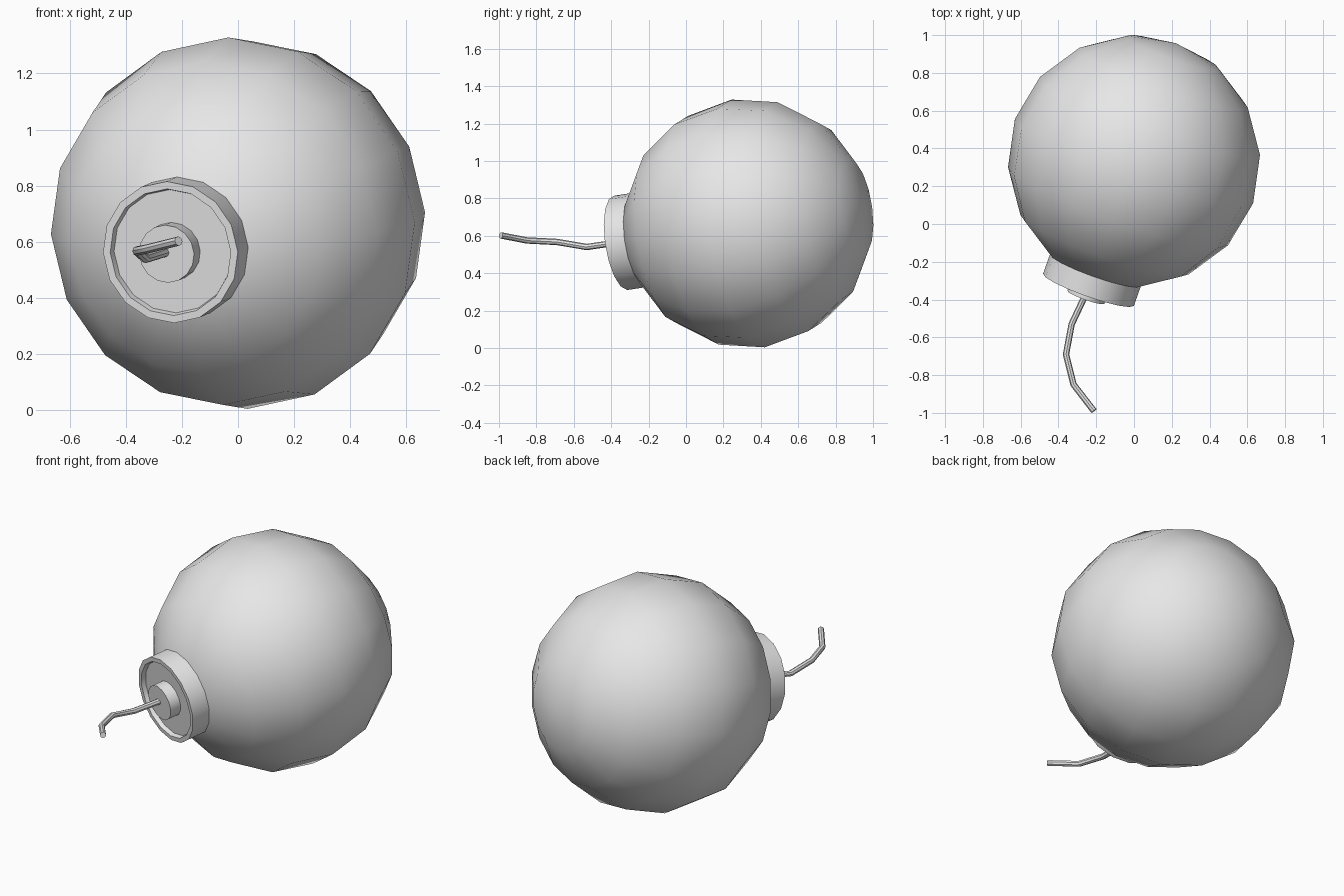
import bpy
import math
from mathutils import Vector, Matrix

cube = bpy.data.objects.get("Cube")
if cube:
    bpy.data.objects.remove(cube, do_unlink=True)

SIDES = 16
RADIUS = 0.669

grey = bpy.data.materials.new("plain_grey")
grey.use_nodes = True
grey.diffuse_color = (0.8, 0.8, 0.8, 1)
grey.node_tree.nodes["Principled BSDF"].inputs["Base Color"].default_value = (0.8, 0.8, 0.8, 1)

# Tilted frame: local z runs out through the neck
axis = Vector((-0.33, -0.933, -0.142)).normalized()
side = Vector((-0.41, 0, 0.912))
side = (side - axis * side.dot(axis)).normalized()
frame = Matrix((side, axis.cross(side), axis)).transposed().to_4x4()
frame.translation = (0, 0.333, 0.666)


def finish(obj, name):
    obj.name = name
    obj.data.name = name
    obj.data.materials.clear()
    obj.data.materials.append(grey)
    bpy.ops.object.select_all(action='DESELECT')
    obj.select_set(True)
    bpy.context.view_layer.objects.active = obj
    bpy.ops.object.shade_smooth_by_angle(angle=math.radians(35))


def lathe(name, profile):
    """Turn (radius, height) points about the tilted axis, closing the ends."""
    verts, faces = [], []
    for r, h in profile:
        for i in range(SIDES):
            a = math.tau * i / SIDES
            verts.append((r * math.cos(a), r * math.sin(a), h))
    for k in range(len(profile) - 1):
        for i in range(SIDES):
            j = (i + 1) % SIDES
            low, high = k * SIDES, (k + 1) * SIDES
            faces.append((low + i, low + j, high + j, high + i))
    faces.append(tuple(reversed(range(SIDES))))
    last = (len(profile) - 1) * SIDES
    faces.append(tuple(range(last, last + SIDES)))
    mesh = bpy.data.meshes.new(name)
    mesh.from_pydata(verts, [], faces)
    obj = bpy.data.objects.new(name, mesh)
    bpy.context.collection.objects.link(obj)
    obj.matrix_world = frame
    finish(obj, name)


# Round body
bpy.ops.mesh.primitive_uv_sphere_add(segments=SIDES, ring_count=8, radius=RADIUS)
body = bpy.context.object
body.matrix_world = frame
finish(body, "body")

# Neck with a raised rim, and the plug that holds the fuse
lathe("neck", [(0.255, 0.56), (0.255, 0.73), (0.228, 0.73), (0.222, 0.705)])
lathe("fuse_plug", [(0.104, 0.69), (0.104, 0.772)])

# Bent fuse
path = [(-0.25, -0.36, 0.565), (-0.33, -0.53, 0.54), (-0.36, -0.69, 0.567),
        (-0.32, -0.85, 0.575), (-0.212, -0.99, 0.602)]
curve = bpy.data.curves.new("fuse", 'CURVE')
curve.dimensions = '3D'
curve.bevel_depth = 0.017
curve.bevel_resolution = 2
curve.use_fill_caps = True
spline = curve.splines.new('POLY')
spline.points.add(len(path) - 1)
for point, co in zip(spline.points, path):
    point.co = (*co, 1)
fuse = bpy.data.objects.new("fuse", curve)
bpy.context.collection.objects.link(fuse)
bpy.ops.object.select_all(action='DESELECT')
fuse.select_set(True)
bpy.context.view_layer.objects.active = fuse
bpy.ops.object.convert(target='MESH')
finish(bpy.context.object, "fuse")
